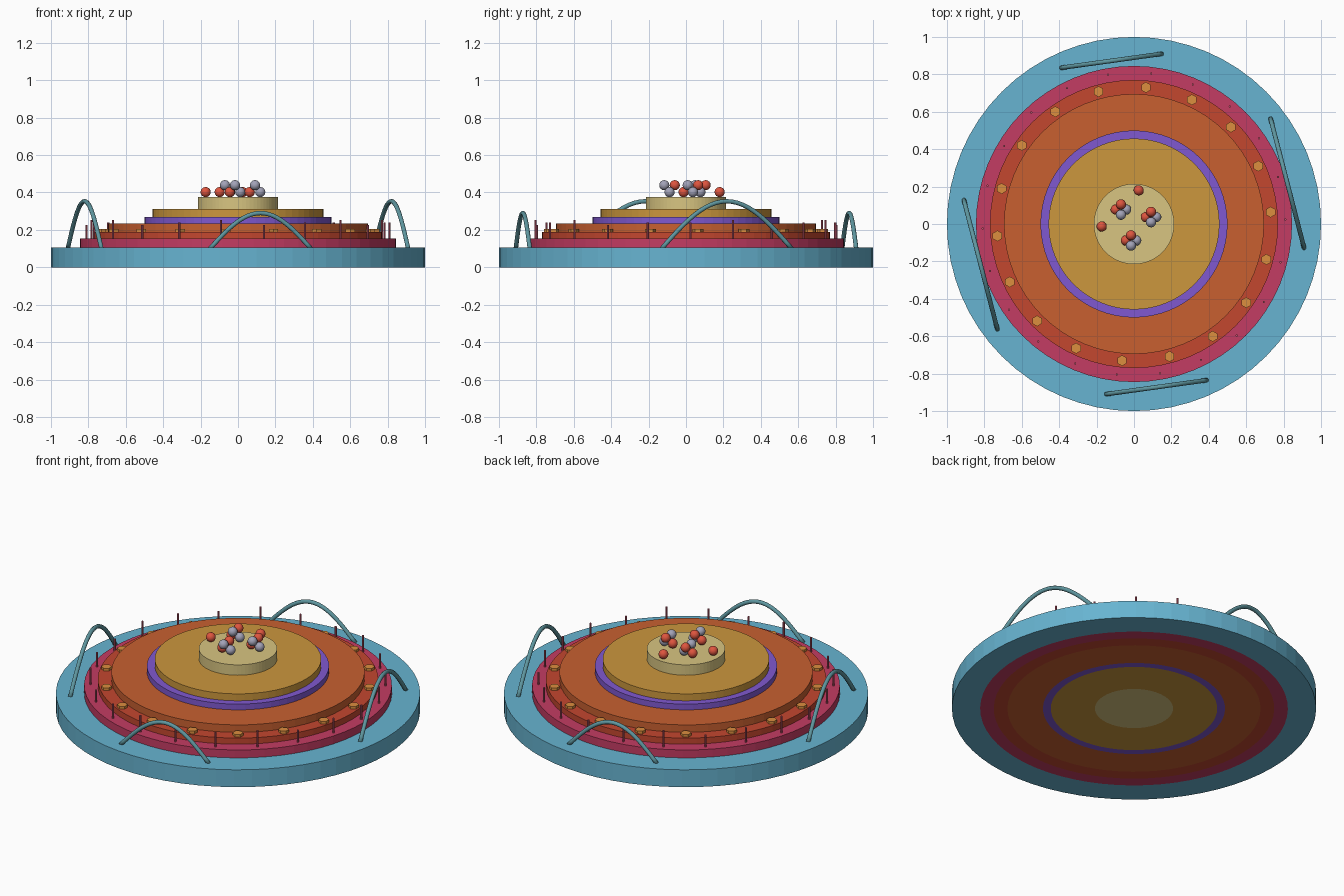
import bpy, bmesh
from math import sin, cos, pi, radians
from mathutils import Matrix, Vector

if "Cube" in bpy.data.objects:
    bpy.data.objects.remove(bpy.data.objects["Cube"])


def material(name, hexcode):
    def lin(c):
        c /= 255
        return c / 12.92 if c <= 0.04045 else ((c + 0.055) / 1.055) ** 2.4
    m = bpy.data.materials.new(name)
    m.diffuse_color = [lin(int(hexcode[i:i + 2], 16)) for i in (0, 2, 4)] + [1]
    m.use_nodes = True
    m.node_tree.nodes["Principled BSDF"].inputs["Base Color"].default_value = m.diffuse_color
    return m


def add_object(name, bm, mat, smooth=False):
    me = bpy.data.meshes.new(name)
    bmesh.ops.recalc_face_normals(bm, faces=bm.faces)
    for f in bm.faces:
        f.smooth = smooth
    bm.to_mesh(me)
    bm.free()
    me.materials.append(mat)
    ob = bpy.data.objects.new(name, me)
    bpy.context.collection.objects.link(ob)
    return ob


def ring(name, r_in, r_out, height, mat, n=64):
    """Closed annulus (solid disc if r_in is 0) standing on z = 0."""
    bm = bmesh.new()
    if r_in == 0:
        bmesh.ops.create_cone(bm, cap_ends=True, segments=n, radius1=r_out, radius2=r_out,
                              depth=height, matrix=Matrix.Translation((0, 0, height / 2)))
    else:
        profile = [(r_in, 0), (r_out, 0), (r_out, height), (r_in, height)]
        loops = [[bm.verts.new((r * sin(2 * pi * i / n), r * cos(2 * pi * i / n), z))
                  for r, z in profile] for i in range(n)]
        for i in range(n):
            a, b = loops[i], loops[(i + 1) % n]
            for j in range(4):
                k = (j + 1) % 4
                bm.faces.new((a[j], a[k], b[k], b[j]))
    return add_object(name, bm, mat)


def post(name, x, y, z0, z1, r, n, mat):
    bm = bmesh.new()
    bmesh.ops.create_cone(bm, cap_ends=True, segments=n, radius1=r, radius2=r, depth=z1 - z0,
                          matrix=Matrix.Translation((x, y, (z0 + z1) / 2)) @ Matrix.Rotation(pi / 2, 4, 'Z')
                          if n != 6 else Matrix.Translation((x, y, (z0 + z1) / 2)))
    return add_object(name, bm, mat)


def ball(name, x, y, z, mat):
    bm = bmesh.new()
    bmesh.ops.create_uvsphere(bm, u_segments=20, v_segments=12, radius=0.027,
                              matrix=Matrix.Translation((x, y, z)))
    return add_object(name, bm, mat, True)


def arch(name, p, q, rise, mat, r=0.012, steps=24, sides=10):
    """Round tube following a sine arch between two ground points."""
    p, q = Vector((*p, 0.1)), Vector((*q, 0.1))
    along = (q - p).normalized()
    side = along.cross(Vector((0, 0, 1)))
    bm = bmesh.new()
    loops = []
    for i in range(steps + 1):
        t = i / steps
        c = p.lerp(q, t) + Vector((0, 0, rise * sin(pi * t)))
        tan = (along * (q - p).length + Vector((0, 0, rise * pi * cos(pi * t)))).normalized()
        up = side.cross(tan)
        loops.append([bm.verts.new(c + r * (side * cos(2 * pi * k / sides) + up * sin(2 * pi * k / sides)))
                      for k in range(sides)])
    for a, b in zip(loops, loops[1:]):
        for k in range(sides):
            bm.faces.new((a[k], a[(k + 1) % sides], b[(k + 1) % sides], b[k]))
    bm.faces.new(loops[0])
    bm.faces.new(loops[-1])
    return add_object(name, bm, mat, True)


# Nested stepped layers, outside to inside
layers = [
    ("outer_layer", 1.00, 0.105, "67B4D1"),
    ("crimson_layer", 0.845, 0.153, "C43C63"),
    ("red_layer", 0.77, 0.19, "C4472F"),
    ("orange_layer", 0.695, 0.235, "C86030"),
    ("purple_layer", 0.50, 0.27, "8059D0"),
    ("gold_layer", 0.457, 0.312, "CC973D"),
    ("core_layer", 0.215, 0.375, "D8C581"),
]
for i, (name, r, h, col) in enumerate(layers):
    inner = layers[i + 1][1] if i + 1 < len(layers) else 0
    ring(name, inner, r, h, material(name, col))

# Hexagonal granules on the red step
granule_mat = material("granule", "DC8E3E")
for i in range(18):
    a = radians(5 + 20 * i)
    post(f"granule_{i}", 0.733 * cos(a), 0.733 * sin(a), 0.185, 0.206, 0.029, 6, granule_mat)

# Thin spikes on the crimson step
spike_mat = material("spike", "C75A70")
for i in range(22):
    a = radians(1.7) + 2 * pi * i / 22
    post(f"spike_{i}", 0.81 * cos(a), 0.81 * sin(a), 0.15, (0.24, 0.252, 0.225)[i % 3],
         0.006, 8, spike_mat)

# Four looping arches on the outer step, mirrored through the centre
arch_mat = material("arch", "5F97A0")
for s, tags in ((1, ("front", "right")), (-1, ("back", "left"))):
    arch(f"{tags[0]}_arch", (-0.15 * s, -0.91 * s), (0.39 * s, -0.835 * s), 0.19, arch_mat)
    arch(f"{tags[1]}_arch", (0.73 * s, 0.565 * s), (0.91 * s, -0.13 * s), 0.253, arch_mat)

# Clusters of four particles plus two loose ones on the core
red_mat = material("red_particle", "DE553F")
grey_mat = material("grey_particle", "A3A3B8")
d = 0.028
for i, (x, y) in enumerate(((-0.07, 0.077), (0.091, 0.037), (-0.016, -0.088))):
    ball(f"red_particle_{i}_low", x - d, y, 0.402, red_mat)
    ball(f"grey_particle_{i}_low", x + d, y, 0.402, grey_mat)
    ball(f"red_particle_{i}_high", x, y + d, 0.439, red_mat)
    ball(f"grey_particle_{i}_high", x, y - d, 0.439, grey_mat)
ball("loose_particle_0", 0.025, 0.18, 0.402, red_mat)
ball("loose_particle_1", -0.173, -0.013, 0.402, red_mat)
